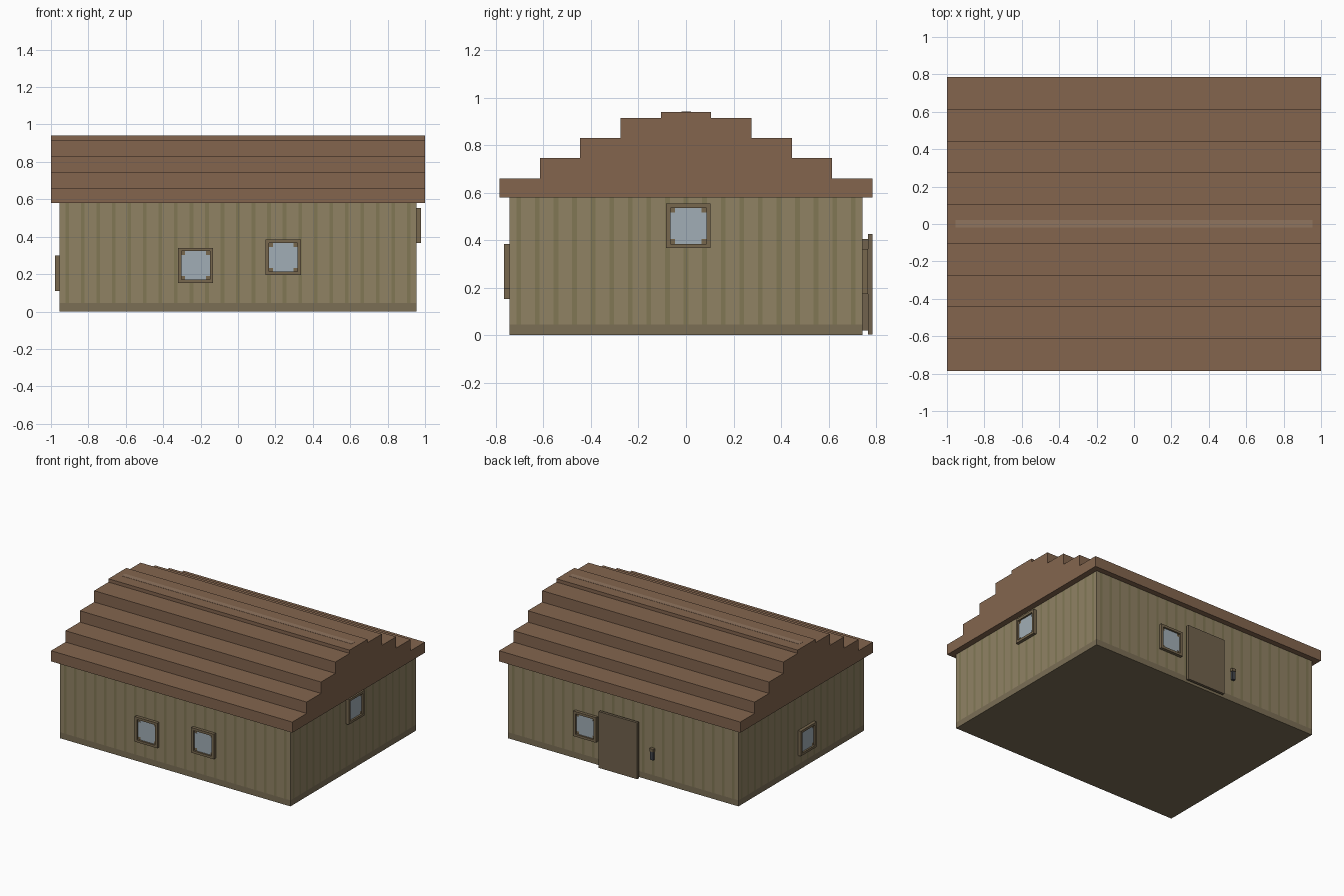
import bpy, bmesh
from mathutils import Matrix, Vector
from math import pi

if "Cube" in bpy.data.objects:
    bpy.data.objects.remove(bpy.data.objects["Cube"])


def material(name, r, g, b):
    m = bpy.data.materials.new(name)
    m.diffuse_color = (*[(c / 255) ** 2.2 for c in (r, g, b)], 1)
    m.use_nodes = True
    m.node_tree.nodes["Principled BSDF"].inputs["Base Color"].default_value = m.diffuse_color
    return m


PLANK = material("plank", 143, 129, 100)
GROOVE = material("groove", 128, 119, 86)
BASE = material("base", 122, 110, 86)
ROOF = material("roof", 130, 101, 79)
RIDGE = material("ridge", 143, 116, 95)
FRAME = material("frame", 118, 103, 79)
GLASS = material("glass", 160, 172, 180)
DOOR = material("door", 112, 98, 78)
DARK = material("dark_metal", 70, 72, 78)

X, Y, H = 0.955, 0.743, 0.58        # wall half sizes and height


def make(name, bm, mats, matrix=None):
    bmesh.ops.recalc_face_normals(bm, faces=bm.faces)
    if matrix:
        bm.transform(matrix)
    me = bpy.data.meshes.new(name)
    bm.to_mesh(me)
    bm.free()
    for m in mats:
        me.materials.append(m)
    ob = bpy.data.objects.new(name, me)
    bpy.context.collection.objects.link(ob)
    return ob


def add_box(bm, lo, hi):
    lo, hi = Vector(lo), Vector(hi)
    size = Matrix.Diagonal((*(hi - lo), 1))
    bmesh.ops.create_cube(bm, size=1, matrix=Matrix.Translation((lo + hi) / 2) @ size)


def box(name, lo, hi, mat):
    bm = bmesh.new()
    add_box(bm, lo, hi)
    return make(name, bm, [mat])


def prism(bm, pts, vec):
    face = bm.faces.new([bm.verts.new(p) for p in pts])
    ext = bmesh.ops.extrude_face_region(bm, geom=[face], use_keep_orig=True)
    verts = [v for v in ext["geom"] if isinstance(v, bmesh.types.BMVert)]
    bmesh.ops.translate(bm, vec=vec, verts=verts)


# Walls: planks and grooves alternate around the perimeter, darker at the foot
def wall_columns(half, count):
    pitch, groove = 2 * half / count, 0.02
    out = []
    for i in range(count):
        a = -half + i * pitch
        out += [(a, 0), (a + (pitch - groove) / 2, 1), (a + (pitch + groove) / 2, 0)]
    return out


ring = [((t, -Y), m) for t, m in wall_columns(X, 23)]
ring += [((X, t), m) for t, m in wall_columns(Y, 19)]
ring += [((-t, Y), m) for t, m in wall_columns(X, 23)]
ring += [((-X, -t), m) for t, m in wall_columns(Y, 19)]
bm = bmesh.new()
rows = [[bm.verts.new((*p, z)) for p, _ in ring] for z in (0, 0.045, H)]
n = len(ring)
for i in range(n):
    j = (i + 1) % n
    bm.faces.new((rows[0][i], rows[0][j], rows[1][j], rows[1][i])).material_index = 2
    bm.faces.new((rows[1][i], rows[1][j], rows[2][j], rows[2][i])).material_index = ring[i][1]
bm.faces.new(rows[0]).material_index = 2
bm.faces.new(rows[2])
make("walls", bm, [PLANK, GROOVE, BASE])

# Stepped roof: one profile run along x
steps = [(0.785, 0.66), (0.615, 0.745), (0.445, 0.83), (0.275, 0.915), (0.106, 0.94)]
side, z0 = [], H
for y, z in steps:
    side += [(y, z0), (y, z)]
    z0 = z
profile = side + [(-y, z) for y, z in reversed(side)]
bm = bmesh.new()
prism(bm, [(-1, y, z) for y, z in profile], (2, 0, 0))
make("roof", bm, [ROOF])
box("ridge_strip", (-X, -0.018, 0.935), (X, 0.022, 0.9415), RIDGE)


# Windows: raised square frame, backing, and a pane with notched corners
def window(name, x, y, z, angle):
    place = Matrix.Translation((x, y, z)) @ Matrix.Rotation(angle, 4, "Z")
    o, i, c, d = 0.094, 0.076, 0.056, -0.023
    bm = bmesh.new()
    add_box(bm, (-o, d, i), (o, 0, o))
    add_box(bm, (-o, d, -o), (o, 0, -i))
    add_box(bm, (-o, d, -i), (-i, 0, i))
    add_box(bm, (i, d, -i), (o, 0, i))
    add_box(bm, (-i, -0.008, -i), (i, 0, i))
    make(name + "_frame", bm, [FRAME], place)
    quarter = [(i, c), (c, c), (c, i)]
    outline = quarter + [(-a, b) for a, b in reversed(quarter)]
    outline += [(-a, -b) for a, b in outline]
    bm = bmesh.new()
    prism(bm, [(a, -0.007, b) for a, b in outline], (0, -0.003, 0))
    make(name + "_pane", bm, [GLASS], place)


window("front_left_window", -0.227, -Y, 0.247, 0)
window("front_right_window", 0.242, -Y, 0.29, 0)
window("right_window", X, 0.01, 0.46, pi / 2)
window("left_window", -X, -0.057, 0.205, -pi / 2)
window("back_window", 0.305, Y, 0.268, pi)

# Door on the back: inset jamb with a larger slab in front
box("door_jamb", (-0.125, Y - 0.01, 0.02), (0.155, 0.766, 0.405), DOOR)
box("door_slab", (-0.145, 0.765, 0.003), (0.175, 0.785, 0.425), DOOR)

# Small wall lever beside the door
box("lever_post", (-0.26, Y - 0.005, 0.165), (-0.236, 0.762, 0.228), DARK)
box("lever_cap", (-0.264, Y - 0.005, 0.228), (-0.232, 0.765, 0.25), FRAME)
